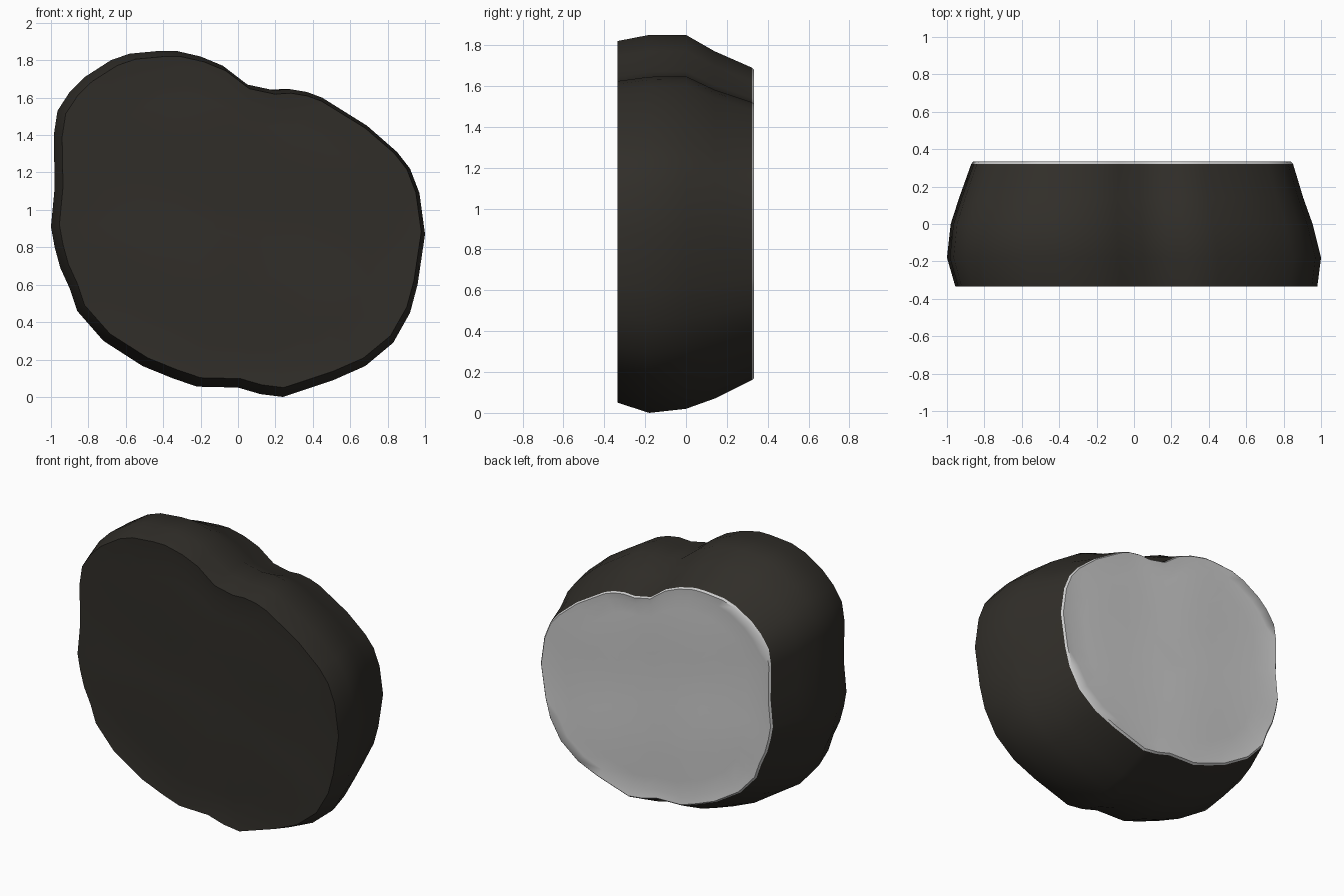
import bpy, bmesh, math

if "Cube" in bpy.data.objects:
    bpy.data.objects.remove(bpy.data.objects["Cube"])

# Widest outline (x, z), clockwise from the top of the big lobe
OUTLINE = [(-.42, 1.85), (-.33, 1.85), (-.2, 1.82), (-.08, 1.77), (.05, 1.67), (.19, 1.64),
           (.28, 1.645), (.37, 1.63), (.45, 1.6), (.69, 1.45), (.85, 1.31), (.92, 1.22),
           (.97, 1.09), (1, .87), (.96, .6), (.92, .45), (.83, .29), (.68, .165),
           (.51, .09), (.24, 0), (.12, .015), (0, .05), (-.22, .055), (-.35, .1),
           (-.51, .165), (-.72, .3), (-.86, .46), (-.9, .58), (-.95, .69), (-.98, .8),
           (-1, .91), (-.98, 1.12), (-.985, 1.4), (-.965, 1.53), (-.9, 1.63), (-.82, 1.71),
           (-.68, 1.8), (-.58, 1.835)]


def ripple(x, z):
    """Shallow uneven surface, 0 to 0.012 deep."""
    return .006 * (1 + math.sin(5 * x + 4 * z) * math.cos(4 * z - 3 * x))


def section(y, x0, x1, z0, z1, inset=1.0, bumpy=0):
    """Fit the outline to a bounding box at depth y, then shrink it about its middle."""
    cx, cz = (x0 + x1) / 2, (z0 + z1) / 2
    pts = []
    for x, z in OUTLINE:
        px = cx + x * (x1 - x0) / 2 * inset
        pz = cz + (z / 1.85 - .5) * (z1 - z0) * inset
        pts.append((px, y + bumpy * ripple(px, pz), pz))
    return pts


def loft(name, sections, close_start=False, close_end=False, color=None):
    bm = bmesh.new()
    rings = [[bm.verts.new(p) for p in s] for s in sections]
    n = len(OUTLINE)
    for a, b in zip(rings, rings[1:]):
        for i in range(n):
            j = (i + 1) % n
            bm.faces.new((a[i], a[j], b[j], b[i]))
    if close_start:
        bm.faces.new(rings[0][::-1])
    if close_end:
        bm.faces.new(rings[-1])
    bm.normal_update()
    mesh = bpy.data.meshes.new(name)
    bm.to_mesh(mesh)
    bm.free()
    ob = bpy.data.objects.new(name, mesh)
    bpy.context.collection.objects.link(ob)
    if color:
        mat = bpy.data.materials.new(name)
        mat.diffuse_color = color
        mat.use_nodes = True
        mat.node_tree.nodes["Principled BSDF"].inputs["Base Color"].default_value = mat.diffuse_color
        mesh.materials.append(mat)
    bpy.ops.object.select_all(action='DESELECT')
    ob.select_set(True)
    bpy.context.view_layer.objects.active = ob
    bpy.ops.object.shade_smooth_by_angle(angle=math.radians(50))
    return ob


FRONT = (-.335, -.955, .98, .05, 1.82)
BACK = (.333, -.86, .84, .17, 1.68)

# Dark front face and rounded side wall
front = [section(*FRONT, inset=k, bumpy=1) for k in (.15, .35, .55, .75, .9)]
wall = [section(*FRONT),
        section(-.18, -1, 1, 0, 1.85),
        section(0, -.98, .955, .02, 1.85),
        section(.14, -.935, .905, .07, 1.77),
        section(.322, -.87, .85, .16, 1.69)]
loft("stone_body", front + wall, close_start=True, color=(.03, .027, .022, 1))

# Grey cut face with a softened rim
loft("cut_face", [wall[-1], section(*BACK)] +
     [section(*BACK, inset=k, bumpy=-1) for k in (.93, .8, .6, .4, .2)], close_end=True)
